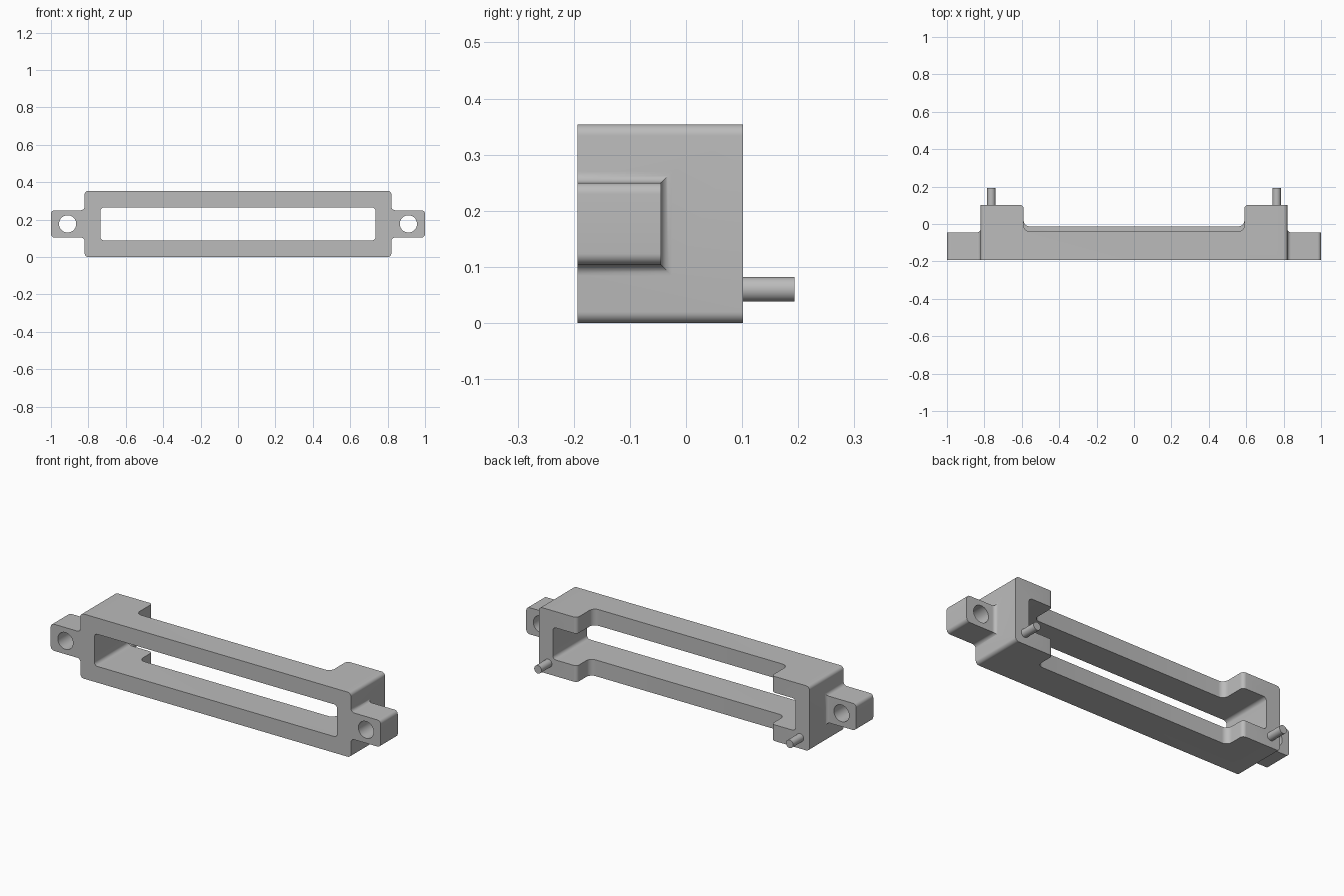
import bpy, bmesh
from math import sin, cos, pi, sqrt, radians

cube = bpy.data.objects.get("Cube")
if cube:
    bpy.data.objects.remove(cube, do_unlink=True)

grey = bpy.data.materials.new("light grey")
grey.use_nodes = True
grey.diffuse_color = (0.5, 0.5, 0.5, 1)
grey.node_tree.nodes["Principled BSDF"].inputs["Base Color"].default_value = grey.diffuse_color

FRONT, BACK = -0.193, 0.102
MID_Z, HEIGHT = 0.177, 0.354
FILLET, STEPS = 0.02, 8


def arc(cx, cy, r, a0, a1, n=STEPS):
    angles = [radians(a0 + (a1 - a0) * i / n) for i in range(n + 1)]
    return [(cx + r * cos(a), cy + r * sin(a)) for a in angles]


def rounded_rect(hx, hz, r):
    pts = []
    for sx, sz, a in ((1, 1, 0), (-1, 1, 90), (-1, -1, 180), (1, -1, 270)):
        pts += arc(sx * (hx - r), MID_Z + sz * (hz - r), r, a, a + 90)
    return pts


def loft(name, rings):
    """Solid skinned through matching rings of points."""
    bm = bmesh.new()
    loops = [[bm.verts.new(p) for p in ring] for ring in rings]
    n = len(loops[0])
    for a, b in zip(loops, loops[1:]):
        for i in range(n):
            bm.faces.new((a[i], a[(i + 1) % n], b[(i + 1) % n], b[i]))
    bm.faces.new(loops[0])
    bm.faces.new(loops[-1])
    bmesh.ops.recalc_face_normals(bm, faces=bm.faces)
    mesh = bpy.data.meshes.new(name)
    bm.to_mesh(mesh)
    bm.free()
    mesh.materials.append(grey)
    obj = bpy.data.objects.new(name, mesh)
    bpy.context.collection.objects.link(obj)
    return obj


def along_y(name, pts, y0, y1):
    return loft(name, [[(x, y, z) for x, z in pts] for y in (y0, y1)])


def combine(target, tool, operation):
    mod = target.modifiers.new(operation, 'BOOLEAN')
    mod.object, mod.operation, mod.solver = tool, operation, 'EXACT'
    bpy.context.view_layer.objects.active = target
    bpy.ops.object.modifier_apply(modifier=mod.name)
    bpy.data.objects.remove(tool, do_unlink=True)


def smooth(obj):
    bpy.ops.object.select_all(action='DESELECT')
    obj.select_set(True)
    bpy.context.view_layer.objects.active = obj
    bpy.ops.object.shade_smooth_by_angle(angle=radians(30))


# Main frame with its long window
frame = along_y("frame", rounded_rect(0.82, HEIGHT / 2, FILLET), FRONT, BACK)
combine(frame, along_y("window_cutter", rounded_rect(0.736, 0.088, FILLET), -0.4, 0.4),
        'DIFFERENCE')


# Rear recess in each rail, the upper one deeper
def recess(name, floor, z0, z1):
    wall, r = 0.59, 0.033
    half = [(wall + FILLET, 0.2)]
    half += arc(wall + FILLET, BACK - FILLET, FILLET, 90, 180)
    half += arc(wall - r, floor + r, r, 0, -90)
    pts = half + [(-x, y) for x, y in reversed(half)]
    return loft(name, [[(x, y, z) for x, y in pts] for z in (z0, z1)])


combine(frame, recess("upper_recess_cutter", -0.04, MID_Z, 0.5), 'DIFFERENCE')
combine(frame, recess("lower_recess_cutter", -0.013, -0.2, MID_Z), 'DIFFERENCE')


# Mounting ears: flared at the root, rounded at the tip, drilled through
def ear(side):
    half, rear, root, tip = 0.073, -0.045, 0.82, 1.0
    sections = [(root - 0.03, half + FILLET, rear + FILLET)]
    for i in range(STEPS + 1):
        a = pi / 2 * i / STEPS
        grow = FILLET * (1 - sin(a))
        sections.append((root + FILLET * (1 - cos(a)), half + grow, rear + grow))
    for i in range(STEPS + 1):
        a = pi / 2 * i / STEPS
        sections.append((tip - FILLET * (1 - sin(a)), half - FILLET * (1 - cos(a)), rear))
    return loft("ear", [[(side * x, FRONT, MID_Z - h), (side * x, y, MID_Z - h),
                         (side * x, y, MID_Z + h), (side * x, FRONT, MID_Z + h)]
                        for x, h, y in sections])


for side, label in ((1, "left"), (-1, "right")):
    combine(frame, ear(side), 'UNION')
    hole = arc(side * 0.911, MID_Z, 0.046, 0, 360, 48)[:-1]
    combine(frame, along_y("hole_cutter", hole, -0.4, 0.4), 'DIFFERENCE')
    # Locating pin on the back
    circle = arc(side * 0.763, 0.06, 0.022, 0, 360, 32)[:-1]
    smooth(along_y(label + "_locating_pin", circle, BACK - 0.01, 0.193))

smooth(frame)
